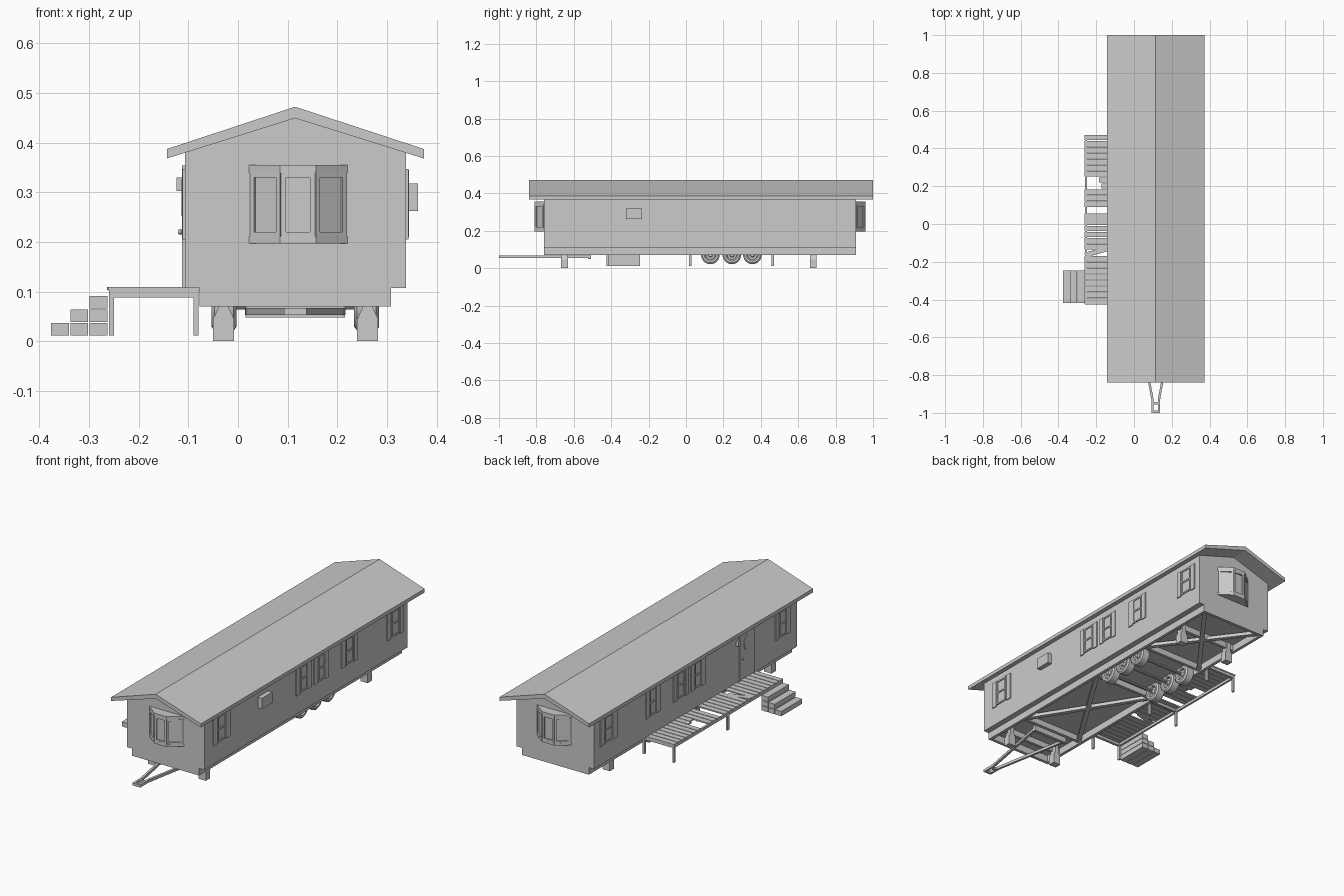
import bpy, bmesh, math
from mathutils import Vector, Matrix

if "Cube" in bpy.data.objects:
    bpy.data.objects.remove(bpy.data.objects["Cube"])

CX = 0.115                      # centre line of the trailer
Y0, Y1 = -0.76, 0.91            # wall ends


def make(name, bm):
    bmesh.ops.recalc_face_normals(bm, faces=bm.faces[:])
    me = bpy.data.meshes.new(name)
    bm.to_mesh(me)
    bm.free()
    ob = bpy.data.objects.new(name, me)
    bpy.context.collection.objects.link(ob)
    return ob


def box(name, x0, x1, y0, y1, z0, z1):
    bm = bmesh.new()
    m = Matrix.Translation(((x0 + x1) / 2, (y0 + y1) / 2, (z0 + z1) / 2))
    m = m @ Matrix.Diagonal((abs(x1 - x0), abs(y1 - y0), abs(z1 - z0), 1))
    bmesh.ops.create_cube(bm, size=1, matrix=m)
    return make(name, bm)


def beam(name, a, b, w, h):
    """Bar from a to b; w is its sideways width, h the other thickness."""
    a, b = Vector(a), Vector(b)
    d = (b - a).normalized()
    up = Vector((0, 0, 1))
    side = d.cross(up).normalized()
    top = side.cross(d)
    m = Matrix((d * (b - a).length, side * w, top * h)).transposed().to_4x4()
    m.translation = (a + b) / 2
    bm = bmesh.new()
    bmesh.ops.create_cube(bm, size=1, matrix=m)
    return make(name, bm)


def prism(name, pts, vec):
    bm = bmesh.new()
    f = bm.faces.new([bm.verts.new(p) for p in pts])
    r = bmesh.ops.extrude_face_region(bm, geom=[f])
    bmesh.ops.translate(bm, vec=vec, verts=[v for v in r['geom'] if isinstance(v, bmesh.types.BMVert)])
    bm.faces.ensure_lookup_table()
    if f.is_valid is False or not f.link_loops if hasattr(f, 'link_loops') else False:
        bm.faces.new([v for v in bm.verts][:len(pts)])
    bmesh.ops.holes_fill(bm, edges=bm.edges[:], sides=0)
    return make(name, bm)


def lathe_x(name, prof, centre, n=24):
    """Spin (x, radius) points round an axis along x."""
    bm = bmesh.new()
    vs = [bm.verts.new((x, 0, r)) for x, r in prof]
    es = [bm.edges.new(p) for p in zip(vs, vs[1:])]
    bmesh.ops.spin(bm, geom=vs + es, cent=(0, 0, 0), axis=(1, 0, 0), angle=2 * math.pi, steps=n)
    bmesh.ops.remove_doubles(bm, verts=bm.verts[:], dist=1e-5)
    ob = make(name, bm)
    ob.location = centre
    for p in ob.data.polygons:
        p.use_smooth = True
    bpy.context.view_layer.objects.active = ob
    ob.select_set(True)
    bpy.ops.object.shade_smooth_by_angle(angle=math.radians(35))
    ob.select_set(False)


# House body and gabled roof
prism("house_body", [(-0.107, Y0, 0.107), (0.338, Y0, 0.107), (0.338, Y0, 0.38),
                     (CX, Y0, 0.45), (-0.107, Y0, 0.38)], (0, Y1 - Y0, 0))
prism("roof", [(-0.143, -0.84, 0.368), (CX, -0.84, 0.449), (0.374, -0.84, 0.368),
               (0.374, -0.84, 0.387), (CX, -0.84, 0.472), (-0.143, -0.84, 0.387)], (0, 1.84, 0))

# Chassis skirt and floor bracing
for n, x in (("left", -0.078), ("right", 0.292)):
    box("skirt_" + n, x, x + 0.016, Y0, Y1, 0.07, 0.107)
for n, y in (("front", Y0), ("back", Y1 - 0.016)):
    box("skirt_" + n, -0.062, 0.292, y, y + 0.016, 0.07, 0.107)
for i, y in enumerate((-0.66, -0.5, 0.06, 0.43, 0.685)):
    box(f"cross_beam_{i}", -0.062, 0.292, y - 0.008, y + 0.008, 0.076, 0.107)
for i, (a, b) in enumerate(((-0.5, 0.06), (0.43, 0.895))):
    beam(f"brace_a_{i}", (-0.06, a, 0.085), (0.29, b, 0.085), 0.022, 0.018)
    beam(f"brace_b_{i}", (0.29, a, 0.086), (-0.06, b, 0.086), 0.022, 0.018)

# Tow hitch
for s, n in ((-1, "left"), (1, "right")):
    beam(f"hitch_arm_{n}", (CX + s * 0.095, -0.51, 0.06), (CX + s * 0.017, -0.93, 0.06), 0.012, 0.014)
    beam(f"hitch_tongue_{n}", (CX + s * 0.017, -0.925, 0.06), (CX + s * 0.017, -1.0, 0.06), 0.011, 0.014)
box("hitch_tip", CX - 0.022, CX + 0.022, -1.0, -0.988, 0.053, 0.067)
box("hitch_tie", CX - 0.02, CX + 0.02, -0.955, -0.943, 0.053, 0.067)
box("hitch_cross_bar", CX - 0.1, CX + 0.1, -0.525, -0.508, 0.048, 0.078)

# Jacks: block with a tapered neck
for x in (-0.029, 0.261):
    for y in (-0.649, 0.681):
        prism("jack", [(x + a, y - 0.018, z) for a, z in
                       ((-0.021, 0), (0.021, 0), (0.021, 0.045), (0.011, 0.066), (0.011, 0.107),
                        (-0.011, 0.107), (-0.011, 0.066), (-0.021, 0.045))], (0, 0.036, 0))

# Wheels and axles
tyre = [(-0.02, 0.026), (-0.025, 0.032), (-0.025, 0.042), (-0.019, 0.05)]
hub = [(-0.024, 0), (-0.024, 0.01), (-0.012, 0.013), (-0.012, 0.024)]
half = hub + tyre
for y in (0.13, 0.245, 0.355):
    for x in (-0.028, 0.259):
        lathe_x("wheel", half + [(-a, r) for a, r in reversed(half)], (x, y, 0.071))
    lathe_x("axle", [(-0.13, 0), (-0.13, 0.007), (0.13, 0.007), (0.13, 0)], (CX, y, 0.071), 10)


# Shuttered sash window on a long wall
def window(name, s, y0, y1, z0=0.21, z1=0.345):
    X = 0.338 if s > 0 else -0.107
    w = y1 - y0
    a, b = y0 + w * 0.24, y1 - w * 0.24
    def slab(part, p, q, r, t, d):
        box(f"{name}_{part}", X - s * 0.002, X + s * d, p, q, r, t)
    slab("glass", a, b, z0, z1, 0.001)
    for part, p, q in (("shutter_a", y0, a - 0.003), ("shutter_b", b + 0.003, y1)):
        slab(part, p, q, z0 - 0.005, z1 + 0.002, 0.005)
    for part, p, q in (("jamb_a", a, a + 0.008), ("jamb_b", b - 0.008, b)):
        slab(part, p, q, z0, z1, 0.006)
    zm = (z0 + z1) / 2
    for part, r, t in (("sill", z0, z0 + 0.008), ("rail", zm - 0.004, zm + 0.004), ("head", z1 - 0.008, z1)):
        slab(part, a, b, r, t, 0.0055)


for i, (p, q) in enumerate(((-0.69, -0.55), (-0.01, 0.12), (0.14, 0.26), (0.365, 0.495), (0.74, 0.875))):
    window(f"right_window_{i}", 1, p, q)
for i, (p, q) in enumerate(((-0.70, -0.58), (0.0, 0.115), (0.135, 0.26), (0.37, 0.485), (0.72, 0.86))):
    window(f"left_window_{i}", -1, p, q)

# Wall air conditioner
box("air_conditioner", 0.33, 0.362, -0.32, -0.235, 0.262, 0.318)


# Bay windows on both ends
def bay(name, wall, s):
    def outline(k):
        return [(0.022 + k, 0), (0.085 + k / 2, 0.05 - k), (0.157 - k / 2, 0.05 - k), (0.22 - k, 0)]
    def pts(k, z):
        return [(x, wall + s * d, z) for x, d in outline(k)]
    prism(name + "_sill", pts(0, 0.197), (0, 0, 0.014))
    prism(name + "_head", pts(0, 0.339), (0, 0, 0.016))
    prism(name + "_glass", pts(0.007, 0.205), (0, 0, 0.14))
    c = pts(0.004, 0.0)
    for i in range(3):
        p, q = Vector(c[i]), Vector(c[i + 1])
        d = (q - p).normalized()
        for z in (0.215, 0.335):
            beam(f"{name}_rail_{i}", p + Vector((0, 0, z)), q + Vector((0, 0, z)), 0.007, 0.01)
        for e in (p + d * 0.005, q - d * 0.005):
            beam(f"{name}_post_{i}", e - d * 0.005 + Vector((0, 0, 0.275)),
                 e + d * 0.005 + Vector((0, 0, 0.275)), 0.007, 0.13)


bay("front_bay", Y0, -1)
bay("back_bay", Y1, 1)

# Front door with oval light, knob and wall lamp
box("door", -0.111, -0.1, -0.395, -0.29, 0.112, 0.345)
for y in (-0.403, -0.29):
    box("door_jamb", -0.113, -0.1, y, y + 0.008, 0.109, 0.353)
box("door_head", -0.113, -0.1, -0.403, -0.282, 0.345, 0.354)
prism("door_oval_light", [(-0.108, -0.342 + 0.025 * math.cos(t * math.pi / 10),
                           0.29 + 0.038 * math.sin(t * math.pi / 10)) for t in range(20)], (-0.006, 0, 0))
lathe_x("door_knob", [(-0.01, 0), (-0.01, 0.004), (-0.004, 0.006), (0, 0.003)], (-0.111, -0.302, 0.22), 12)
box("lamp_bracket", -0.114, -0.1, -0.268, -0.258, 0.303, 0.325)
box("lamp_shade", -0.124, -0.112, -0.27, -0.256, 0.302, 0.33)

# Porch deck: planks with missing and broken ones
for i in range(28):
    y = 0.472 - i * 0.0321
    if i == 12:
        continue
    if i == 19:
        beam("loose_plank", (-0.26, y - 0.027, 0.106), (-0.145, y + 0.006, 0.106), 0.026, 0.006)
        continue
    x = -0.185 + 0.012 * (i - 7) if i in (7, 8) else -0.262
    box(f"plank_{i}", x, -0.078, y - 0.0285, y, 0.102, 0.109)
for n, x in (("outer", -0.26), ("inner", -0.09)):
    box("deck_rim_" + n, x, x + 0.01, -0.425, 0.47, 0.088, 0.102)
    for y in (-0.425, 0.015, 0.456):
        box("deck_leg", x, x + 0.01, y, y + 0.014, 0.012, 0.102)
for y in (-0.425, 0.015, 0.456):
    box("deck_joist", -0.25, -0.09, y, y + 0.014, 0.088, 0.102)

# Block steps
for row in range(3):
    for k in range(row, 3):
        x = -0.376 + k * 0.0385
        box(f"step_block_{row}_{k}", x, x + 0.036, -0.418, -0.247, 0.012 + row * 0.027, 0.037 + row * 0.027)
